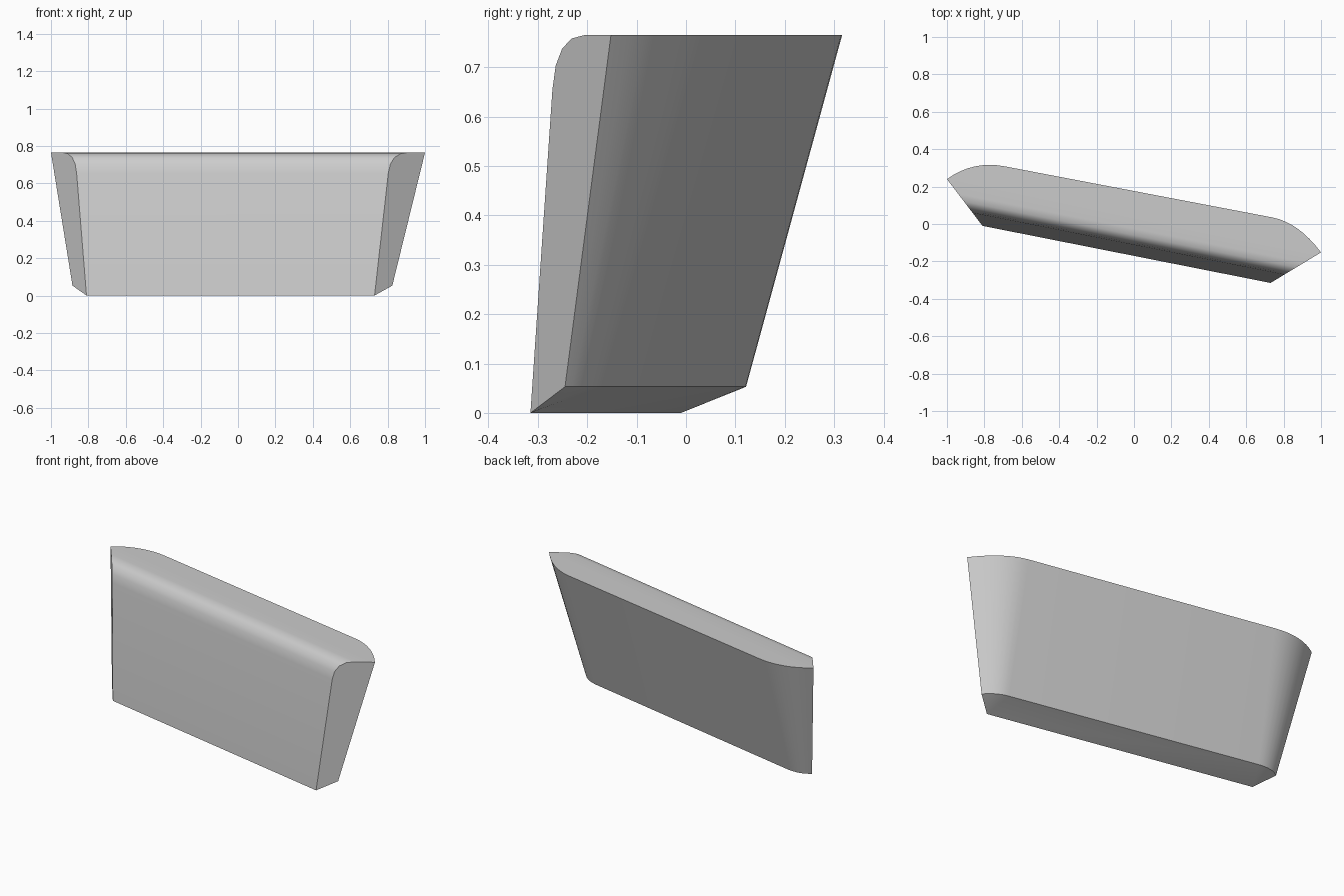
import bpy
import bmesh
import math
from mathutils import Vector

cube = bpy.data.objects.get("Cube")
if cube:
    bpy.data.objects.remove(cube)

TOP, RIM = 0.765, 0.053


def curve(a, c, b, n):
    """Points along a quadratic curve from a to b, pulled towards c."""
    a, c, b = Vector(a), Vector(c), Vector(b)
    return [a * (1 - t) ** 2 + c * 2 * t * (1 - t) + b * t * t
            for t in (i / n for i in range(n + 1))]


def outline(left, right):
    """Rounded back outline from the left tip to the right tip."""
    return curve(*left, 8) + curve(*right, 8)


# Back outlines of the top and of the lower rim
top_back = outline([(-1, 0.24), (-0.86, 0.341), (-0.69, 0.308)],
                   [(0.74, 0.035), (0.88, 0.008), (1, -0.152)])
low_back = outline([(-0.885, 0.089), (-0.83, 0.134), (-0.74, 0.117)],
                   [(0.70, -0.17), (0.78, -0.186), (0.825, -0.245)])

# Front profile: depth behind the bottom edge, height
profile = [Vector((0, 0))] + curve((0.058, 0.655), (0.067, TOP), (0.142, TOP), 4)

# Bottom front corners and the directions in which the two end faces run back
corner_l, corner_r = Vector((-0.81, -0.01)), Vector((0.73, -0.315))
edge = (corner_r - corner_l).normalized()
inward = Vector((-edge.y, edge.x))


def end_column(corner, tip):
    run = Vector(tip) - corner
    run /= run.dot(inward)
    return [(*(corner + run * p.x), p.y) for p in profile]


bm = bmesh.new()
add = bm.verts.new
top = [add((p.x, p.y, TOP)) for p in top_back]
low = [add((p.x, p.y, RIM)) for p in low_back]
left = [add(p) for p in end_column(corner_l, top_back[0])]
right = [add(p) for p in end_column(corner_r, top_back[-1])]

# Front face with its rolled upper edge
for i in range(len(profile) - 1):
    bm.faces.new((left[i], right[i], right[i + 1], left[i + 1]))

# Back wall and chamfered underside
middle = len(low) // 2 - 1
for i in range(len(top) - 1):
    bm.faces.new((top[i], top[i + 1], low[i + 1], low[i]))
    if i == middle:
        bm.faces.new((low[i], low[i + 1], right[0], left[0]))
    else:
        bm.faces.new((low[i], low[i + 1], left[0] if i < middle else right[0]))

# Top and both ends
bm.faces.new(top + [right[-1], left[-1]])
bm.faces.new(left + [top[0], low[0]])
bm.faces.new(right + [top[-1], low[-1]])
bmesh.ops.recalc_face_normals(bm, faces=bm.faces)

mesh = bpy.data.meshes.new("slanted_block")
bm.to_mesh(mesh)
bm.free()
block = bpy.data.objects.new("slanted_block", mesh)
bpy.context.collection.objects.link(block)

# Single grey finish
grey = bpy.data.materials.new("light_grey")
grey.use_nodes = True
colour = (0.6, 0.6, 0.6, 1)
grey.diffuse_color = colour
grey.node_tree.nodes["Principled BSDF"].inputs["Base Color"].default_value = colour
mesh.materials.append(grey)

bpy.context.view_layer.objects.active = block
block.select_set(True)
bpy.ops.object.shade_smooth_by_angle(angle=math.radians(32))
